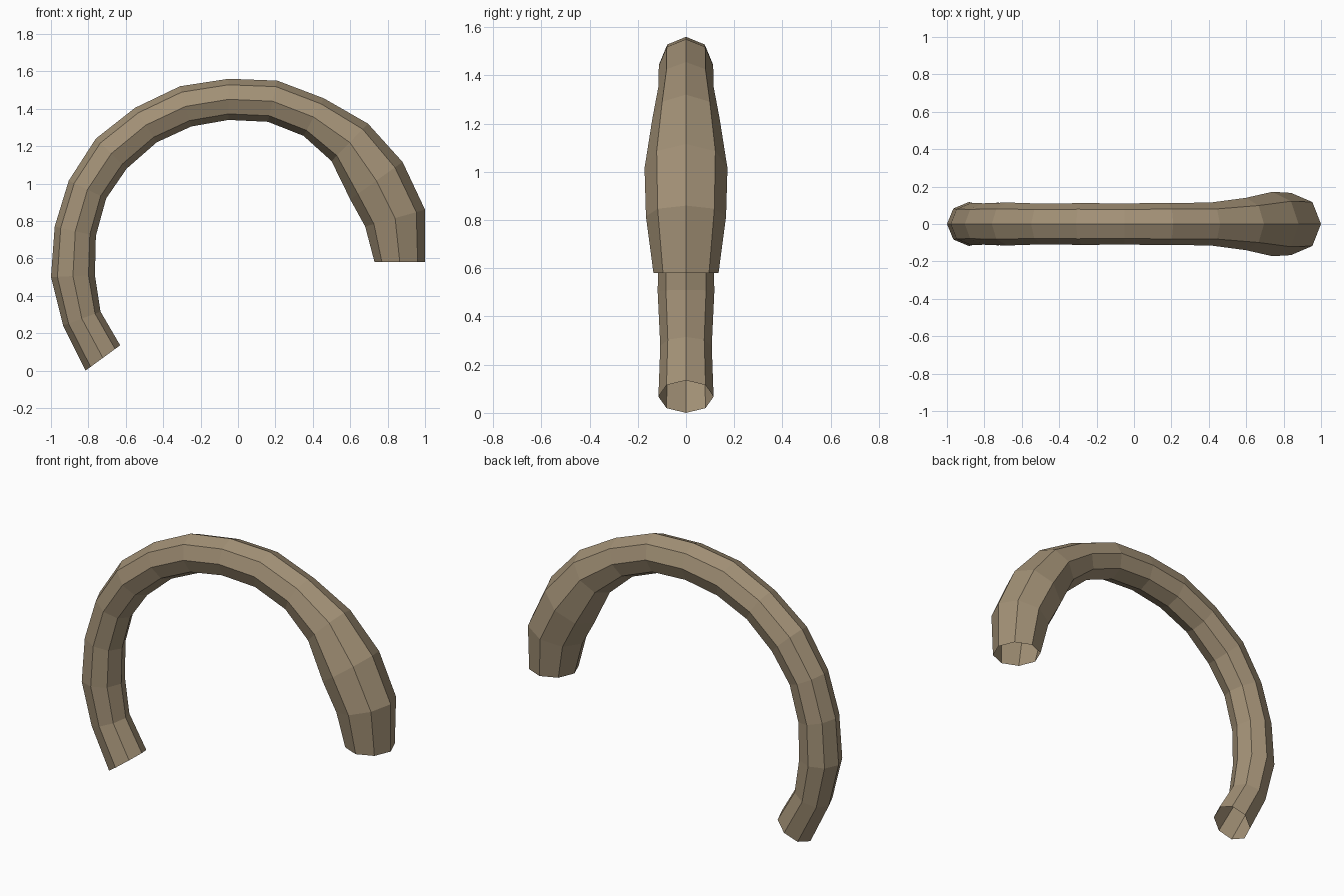
import bpy, bmesh
from math import sin, cos, pi
from mathutils import Vector

if "Cube" in bpy.data.objects:
    bpy.data.objects.remove(bpy.data.objects["Cube"])

# Outer and inner edge of the horn in the front view (x, z), one pair per ring
outer = [(-.815, .01), (-.935, .25), (-1, .51), (-.98, .78), (-.905, 1.025),
         (-.76, 1.25), (-.55, 1.415), (-.31, 1.53), (-.05, 1.57), (.21, 1.56),
         (.46, 1.465), (.695, 1.33), (.88, 1.125), (1, .87), (1, .59)]
inner = [(-.63, .145), (-.735, .325), (-.765, .52), (-.76, .73), (-.705, .93),
         (-.595, 1.09), (-.435, 1.23), (-.25, 1.315), (-.05, 1.35), (.16, 1.34),
         (.35, 1.265), (.5, 1.13), (.6, .925), (.68, .78), (.73, .59)]
SIDES = 8

# Open-ended eight-sided tube lofted through the rings
bm = bmesh.new()
rings = []
for o, i in zip(outer, inner):
    o, i = Vector((o[0], 0, o[1])), Vector((i[0], 0, i[1]))
    mid, rad = (o + i) / 2, (o - i) / 2
    side = Vector((0, rad.length, 0))
    rings.append([bm.verts.new(mid + rad * cos(2 * pi * k / SIDES) + side * sin(2 * pi * k / SIDES))
                  for k in range(SIDES)])
for a, b in zip(rings, rings[1:]):
    for k in range(SIDES):
        n = (k + 1) % SIDES
        bm.faces.new((a[k], a[n], b[n], b[k]))
bmesh.ops.recalc_face_normals(bm, faces=bm.faces)

# Ground the lowest point
low = min(v.co.z for v in bm.verts)
bmesh.ops.translate(bm, verts=bm.verts, vec=(0, 0, -low))

mesh = bpy.data.meshes.new("curved_tube")
bm.to_mesh(mesh)
bm.free()
tube = bpy.data.objects.new("curved_tube", mesh)
bpy.context.collection.objects.link(tube)

# Brown surface
mat = bpy.data.materials.new("brown")
mat.diffuse_color = (.36, .28, .18, 1)
mat.use_nodes = True
mat.node_tree.nodes["Principled BSDF"].inputs["Base Color"].default_value = mat.diffuse_color
mesh.materials.append(mat)
